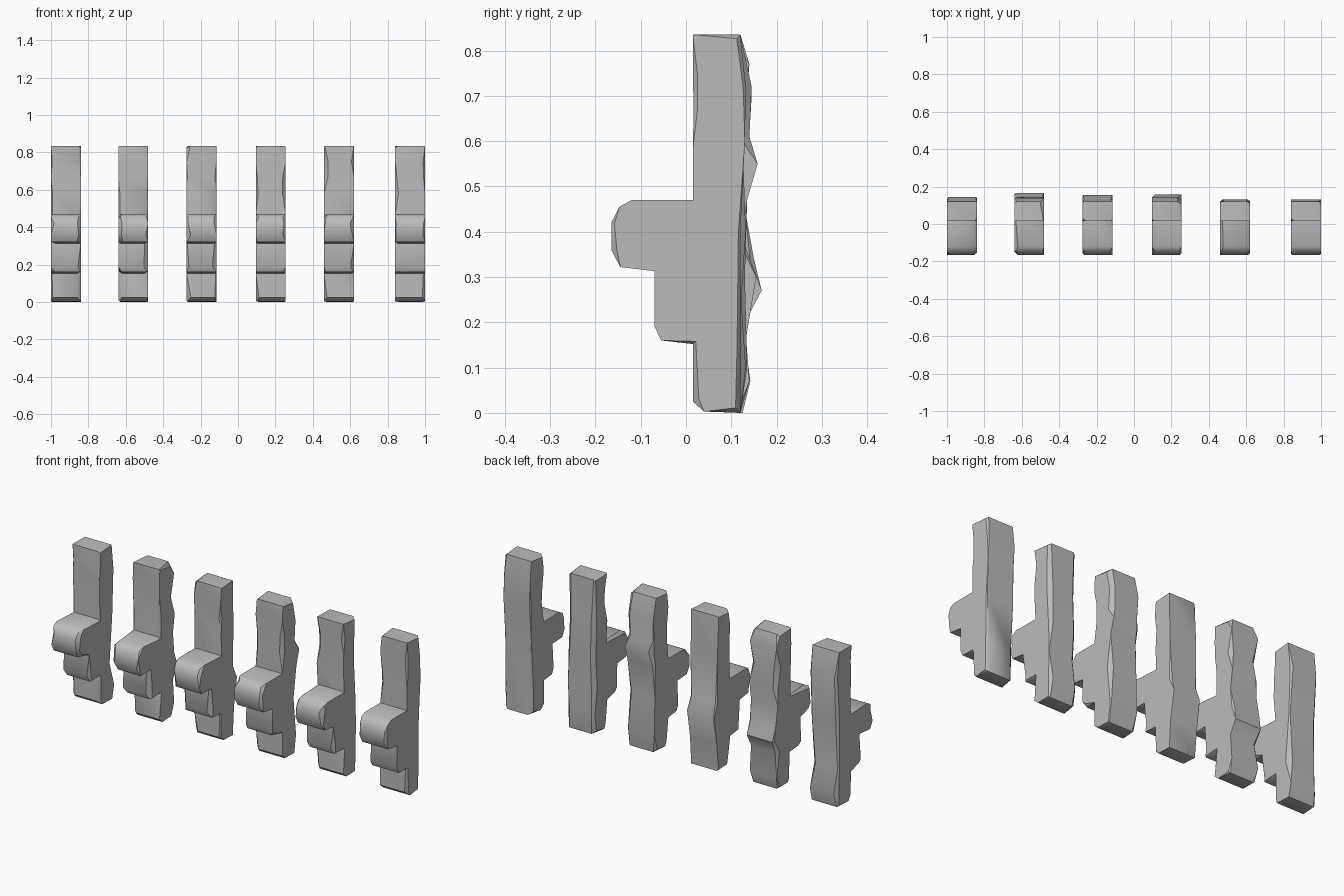
import bpy, bmesh, random
from mathutils import Vector

random.seed(3)

cube = bpy.data.objects.get("Cube")
if cube:
    bpy.data.objects.remove(cube)

stone = bpy.data.materials.new("grey stone")
stone.use_nodes = True
stone.diffuse_color = (0.5, 0.5, 0.5, 1)
stone.node_tree.nodes["Principled BSDF"].inputs["Base Color"].default_value = stone.diffuse_color

HALF = 0.08

# Stepped front outline (y, z), from the top down to the foot
FRONT = [(0.015, 0.835), (0.015, 0.75), (0.017, 0.67), (0.015, 0.58), (0.015, 0.47),
         (-0.12, 0.47), (-0.147, 0.455), (-0.165, 0.42), (-0.165, 0.36), (-0.145, 0.322),
         (-0.07, 0.313), (-0.069, 0.19), (-0.055, 0.16), (0.015, 0.152),
         (0.015, 0.025), (0.04, 0.003)]

# Centre of each stone and its rough back outline (y, z), from the foot up
STONES = [
    (-0.92, [(0.125, 0.0), (0.142, 0.07), (0.125, 0.2), (0.13, 0.45), (0.145, 0.7), (0.12, 0.835)]),
    (-0.56, [(0.12, 0.0), (0.14, 0.07), (0.13, 0.2), (0.167, 0.27), (0.15, 0.34),
             (0.13, 0.45), (0.145, 0.55), (0.13, 0.65), (0.14, 0.77), (0.12, 0.835)]),
    (-0.195, [(0.12, 0.0), (0.13, 0.15), (0.155, 0.3), (0.13, 0.37), (0.125, 0.6), (0.12, 0.835)]),
    (0.175, [(0.12, 0.0), (0.135, 0.1), (0.13, 0.3), (0.135, 0.47), (0.158, 0.55),
             (0.14, 0.61), (0.145, 0.72), (0.12, 0.835)]),
    (0.54, [(0.12, 0.0), (0.132, 0.1), (0.122, 0.25), (0.132, 0.4), (0.125, 0.6), (0.12, 0.835)]),
    (0.92, [(0.12, 0.0), (0.122, 0.15), (0.12, 0.4), (0.13, 0.6), (0.132, 0.72), (0.12, 0.835)]),
]


def inward(points, i):
    """Direction into the outline at a corner."""
    a, b, c = points[i - 1], points[i], points[(i + 1) % len(points)]
    d = (b - a).normalized() + (c - b).normalized()
    return Vector((-d.y, d.x)).normalized()


def build_stone(name, cx, back):
    points = [Vector(p) for p in FRONT + back]
    n = len(points)
    bm = bmesh.new()
    rings = [[], [], [], []]
    # Outer rings are chipped back from the outline, inner rings follow it
    for side, outer, inner in ((-1, 0, 1), (1, 3, 2)):
        for i, p in enumerate(points):
            chip = 0.024 * random.random() ** 2
            if chip < 0.004:
                chip = 0
            q = p + inward(points, i) * chip
            rings[outer].append(bm.verts.new((cx + side * HALF, q.x, q.y)))
            rings[inner].append(bm.verts.new((cx + side * (HALF - chip), p.x, p.y)))
    for a, b in zip(rings, rings[1:]):
        for i in range(n):
            j = (i + 1) % n
            bm.faces.new((a[i], a[j], b[j], b[i]))
    bm.faces.new(rings[0])
    bm.faces.new(rings[3])
    bmesh.ops.remove_doubles(bm, verts=bm.verts, dist=0.001)
    bmesh.ops.recalc_face_normals(bm, faces=bm.faces)
    mesh = bpy.data.meshes.new(name)
    bm.to_mesh(mesh)
    bm.free()
    mesh.materials.append(stone)
    ob = bpy.data.objects.new(name, mesh)
    bpy.context.collection.objects.link(ob)
    return ob


# Row of worn corbel stones
bpy.ops.object.select_all(action='DESELECT')
for k, (cx, back) in enumerate(STONES):
    ob = build_stone(f"corbel_stone_{k + 1}", cx, back)
    ob.select_set(True)
    bpy.context.view_layer.objects.active = ob
bpy.ops.object.shade_smooth_by_angle(angle=0.7)
